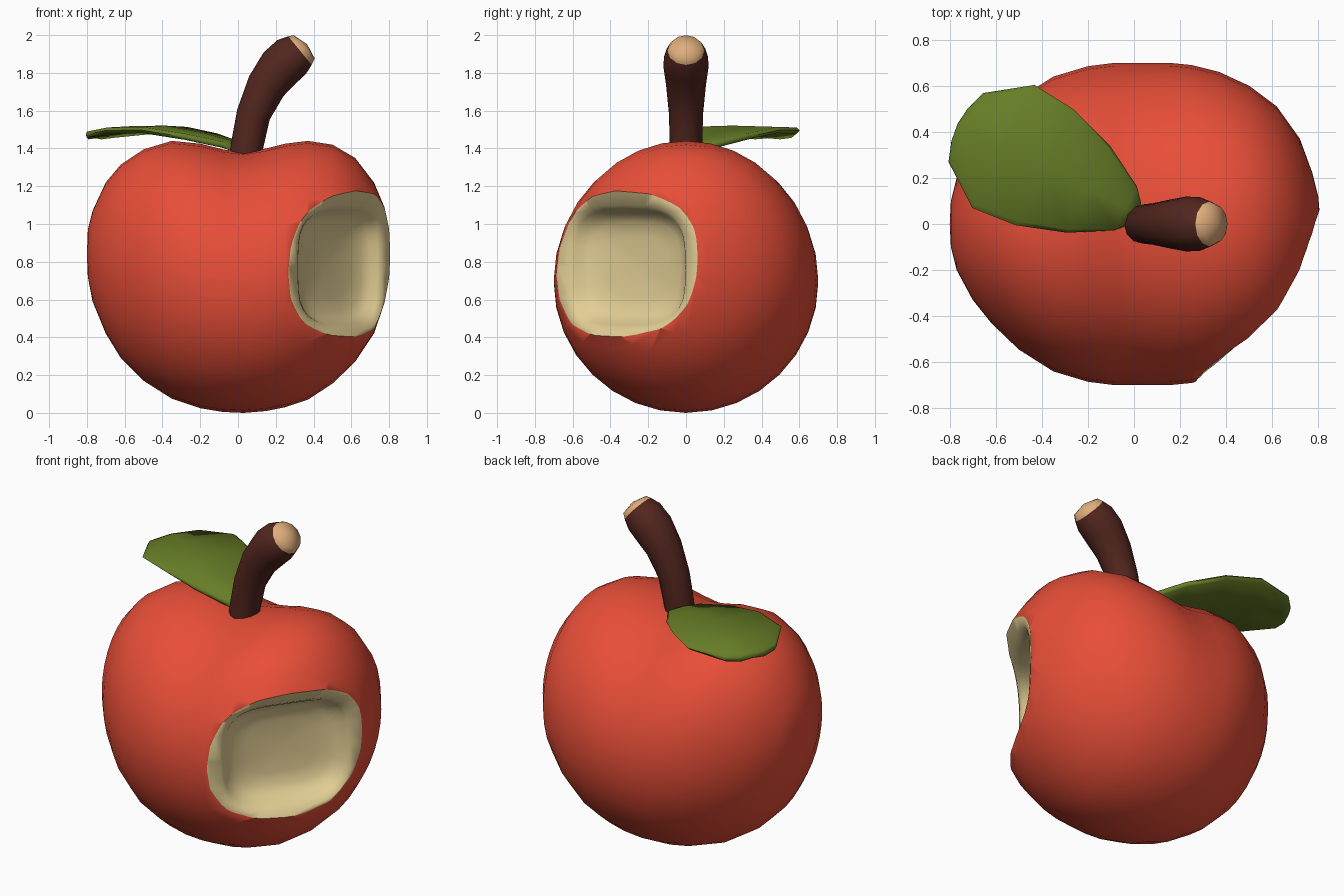
import bpy, bmesh, math
from mathutils import Vector

if "Cube" in bpy.data.objects:
    bpy.data.objects.remove(bpy.data.objects["Cube"])


def material(name, rgb):
    m = bpy.data.materials.new(name)
    m.diffuse_color = (*rgb, 1)
    m.use_nodes = True
    m.node_tree.nodes["Principled BSDF"].inputs["Base Color"].default_value = m.diffuse_color
    return m


RED = material("apple_red", (0.82, 0.078, 0.04))
FLESH = material("cream_flesh", (0.77, 0.62, 0.30))
BROWN = material("stem_brown", (0.085, 0.019, 0.013))
TAN = material("cut_wood_tan", (0.74, 0.42, 0.20))
GREEN = material("leaf_green", (0.135, 0.205, 0.02))


def finish(obj, angle):
    for p in obj.data.polygons:
        p.use_smooth = True
    obj.data.set_sharp_from_angle(angle=math.radians(angle))


def loft(name, start, rings, end, mats, index=0, end_index=None, end_bands=0):
    """Skin a list of rings and close both ends with a tip point.
    The end tip and the last end_bands bands use end_index."""
    if end_index is None:
        end_index = index
    bm = bmesh.new()
    first, last = bm.verts.new(start), bm.verts.new(end)
    vr = [[bm.verts.new(p) for p in r] for r in rings]
    n = len(vr[0])
    for i in range(n):
        j = (i + 1) % n
        bm.faces.new((first, vr[0][j], vr[0][i])).material_index = index
        bm.faces.new((last, vr[-1][i], vr[-1][j])).material_index = end_index
        for k, (a, b) in enumerate(zip(vr, vr[1:])):
            f = bm.faces.new((a[i], a[j], b[j], b[i]))
            f.material_index = end_index if k >= len(vr) - 1 - end_bands else index
    bmesh.ops.recalc_face_normals(bm, faces=bm.faces)
    me = bpy.data.meshes.new(name)
    bm.to_mesh(me)
    bm.free()
    for m in mats:
        me.materials.append(m)
    obj = bpy.data.objects.new(name, me)
    bpy.context.collection.objects.link(obj)
    return obj


def angles(n):
    return [2 * math.pi * i / n for i in range(n)]


# Apple body: elliptical sections along x (x, bottom, top, half width)
sections = [
    (-.795, .72, .97, .10), (-.77, .59, 1.07, .20), (-.70, .42, 1.22, .33),
    (-.62, .29, 1.315, .43), (-.50, .17, 1.395, .545), (-.35, .075, 1.44, .64),
    (-.20, .025, 1.425, .685), (-.08, .005, 1.395, .70), (.03, 0, 1.38, .70),
    (.15, .01, 1.40, .70), (.25, .03, 1.425, .69), (.37, .07, 1.44, .66),
    (.50, .155, 1.42, .60), (.62, .27, 1.35, .51), (.72, .42, 1.22, .37),
    (.775, .58, 1.09, .22), (.80, .70, .98, .12)]
rings = [[(x, w * math.cos(a), (b + t) / 2 + (t - b) / 2 * math.sin(a))
          for a in angles(32)] for x, b, t, w in sections]
apple = loft("apple_body", (-.80, 0, .84), rings, (.81, 0, .84), [RED, FLESH])

# Bite: rounded-square hollow facing front right, with a broad sloping rim
N, T, Z = Vector((.81, -.585, 0)), Vector((.585, .81, 0)), Vector((0, 0, 1))


def bite_point(d, t, z, k):
    return N * (d - k * t * t) + T * (.07 + t) + Z * (.77 + z)


def power(c):
    return math.copysign(abs(c) ** 0.58, c)


# rings: depth, half width, half height, side curvature
rings = [[bite_point(d, a * power(math.cos(q)), b * power(math.sin(q)), k)
          for q in angles(32)]
         for d, a, b, k in [(.53, .20, .16, 0), (.545, .285, .235, 0),
                            (.585, .335, .28, .15), (.64, .36, .305, .3),
                            (.68, .385, .33, .42), (.712, .46, .39, .45),
                            (.76, .55, .46, .45), (1.1, .58, .48, 0)]]
cutter = loft("bite_cutter", bite_point(.525, 0, 0, 0), rings,
              bite_point(1.1, 0, 0, 0), [RED, FLESH], 1)
cutter.hide_render = True
mod = apple.modifiers.new("bite", 'BOOLEAN')
mod.operation, mod.solver, mod.object = 'DIFFERENCE', 'EXACT', cutter
bpy.context.view_layer.update()
dg = bpy.context.evaluated_depsgraph_get()
bitten = bpy.data.meshes.new_from_object(apple.evaluated_get(dg))
apple.modifiers.clear()
apple.data = bitten
bpy.data.objects.remove(cutter)
finish(apple, 55)

# Stem: bent tube that thickens upward, with a pale domed cut end
path = [(.035, 1.30, .085), (.045, 1.40, .086), (.082, 1.58, .09),
        (.15, 1.73, .105), (.225, 1.83, .119), (.285, 1.885, .117),
        (.328, 1.918, .098), (.35, 1.938, .083)]
rings = []
for i, (x, z, r) in enumerate(path):
    p, q = path[max(i - 1, 0)], path[min(i + 1, len(path) - 1)]
    d = Vector((q[0] - p[0], 0, q[1] - p[1])).normalized()
    side = Vector((-d.z, 0, d.x))
    rings.append([Vector((x, 0, z)) + side * r * math.cos(a)
                  + Vector((0, r * math.sin(a), 0)) for a in angles(12)])
stem = loft("stem", (.035, 0, 1.29), rings, (.366, 0, 1.952),
            [BROWN, TAN], 0, 1, 1)
finish(stem, 75)

# Leaf: arched blade (distance along, half width, height), thin rounded section
U, V = Vector((-.89, .45, 0)), Vector((.45, .89, 0))
blade = [(-.01, .05, 1.40), (.04, .107, 1.425), (.22, .21, 1.468),
         (.435, .282, 1.503), (.637, .30, 1.50), (.82, .168, 1.478),
         (.85, .08, 1.47)]
outline = [(-1, -.005), (-.93, .011), (0, .018), (.93, .011),
           (1, -.005), (.93, -.022), (0, -.016), (-.93, -.022)]


def leaf_point(s, t, z):
    return Vector((0, .05, z)) + U * s + V * t


rings = [[leaf_point(s, w * k, z + h) for k, h in outline] for s, w, z in blade]
leaf = loft("leaf", leaf_point(-.015, 0, 1.395), rings,
            leaf_point(.86, 0, 1.464), [GREEN])
finish(leaf, 75)
